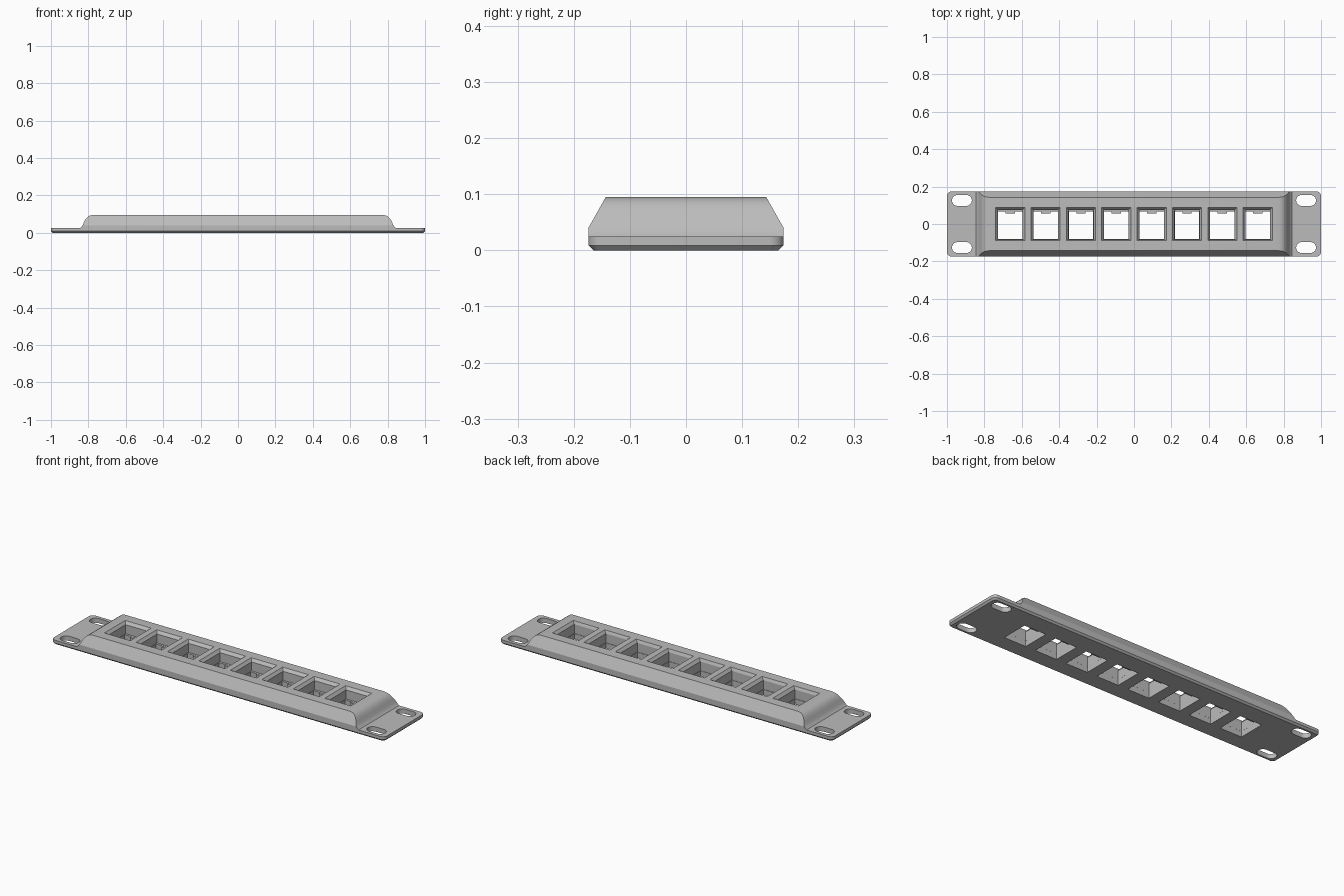
import bpy, bmesh, math
from mathutils import Vector

if "Cube" in bpy.data.objects:
    bpy.data.objects.remove(bpy.data.objects["Cube"], do_unlink=True)

grey = bpy.data.materials.new("panel_grey")
grey.use_nodes = True
COLOUR = (0.5, 0.5, 0.5, 1)
grey.diffuse_color = COLOUR
grey.node_tree.nodes["Principled BSDF"].inputs["Base Color"].default_value = COLOUR

HALF_Y = 0.174
PLATE_Z = 0.025
TOP_Z = 0.095
PITCH = 0.189
SOCKETS = [(i - 3.5) * PITCH for i in range(8)]


def rounded(cx, cy, hx, hy, r, z, steps=6):
    """Ring of points for a rounded rectangle at height z."""
    ring = []
    for k, (sx, sy) in enumerate([(1, 1), (-1, 1), (-1, -1), (1, -1)]):
        for s in range(steps + 1):
            a = (k + s / steps) * math.pi / 2
            ring.append((cx + sx * (hx - r) + r * math.cos(a),
                         cy + sy * (hy - r) + r * math.sin(a), z))
    return ring


def rect(cx, hx, y0, y1, z):
    return [(cx - hx, y0, z), (cx + hx, y0, z), (cx + hx, y1, z), (cx - hx, y1, z)]


def loft(bm, rings):
    """Closed solid through a stack of equal rings."""
    loops = [[bm.verts.new(p) for p in ring] for ring in rings]
    n = len(loops[0])
    bm.faces.new(loops[0][::-1])
    bm.faces.new(loops[-1])
    for a, b in zip(loops, loops[1:]):
        for i in range(n):
            j = (i + 1) % n
            bm.faces.new((a[i], a[j], b[j], b[i]))


def make(name, bm):
    bmesh.ops.recalc_face_normals(bm, faces=bm.faces)
    mesh = bpy.data.meshes.new(name)
    bm.to_mesh(mesh)
    bm.free()
    mesh.materials.append(grey)
    obj = bpy.data.objects.new(name, mesh)
    bpy.context.collection.objects.link(obj)
    return obj


def boolean(target, tool, operation):
    mod = target.modifiers.new(operation.lower(), "BOOLEAN")
    mod.operation, mod.object, mod.solver = operation, tool, "EXACT"
    tool.hide_render = True
    bpy.context.view_layer.objects.active = target
    bpy.ops.object.modifier_apply(modifier=mod.name)
    bpy.data.objects.remove(tool, do_unlink=True)


# Mounting plate with rounded corners and a chamfered underside
bm = bmesh.new()
loft(bm, [rounded(0, 0, 0.991, HALF_Y - 0.009, 0.016, 0),
          rounded(0, 0, 1, HALF_Y, 0.025, 0.009),
          rounded(0, 0, 1, HALF_Y, 0.025, PLATE_Z)])
panel = make("patch_panel", bm)

# Raised body: curved ends, sloping front and back
end = [(0.845, 0.015), (0.845, PLATE_Z), (0.835, 0.034), (0.828, 0.046), (0.822, 0.06),
       (0.814, 0.074), (0.804, 0.085), (0.792, 0.092), (0.778, TOP_Z)]
profile = end + [(-x, z) for x, z in reversed(end)]
bm = bmesh.new()
loft(bm, [[(x, y, z) for x, z in profile] for y in (-HALF_Y, HALF_Y)])
for s in (-1, 1):
    cut = bmesh.ops.bisect_plane(
        bm, geom=bm.verts[:] + bm.edges[:] + bm.faces[:],
        plane_co=(0, s * HALF_Y, 0.04), plane_no=Vector((0, s * 0.055, 0.031)),
        clear_outer=True)
    edges = [e for e in cut["geom_cut"] if isinstance(e, bmesh.types.BMEdge)]
    bmesh.ops.holes_fill(bm, edges=edges)
boolean(panel, make("raised_body", bm), "UNION")

# Screw slots in the four corners
bm = bmesh.new()
for sx in (-1, 1):
    for sy in (-1, 1):
        loft(bm, [rounded(sx * 0.92, sy * 0.126, 0.053, 0.029, 0.0285, z) for z in (-0.02, 0.05)])
boolean(panel, make("slot_cutter", bm), "DIFFERENCE")

# Jack sockets: narrow floor opening, wider shaft, flared rim
bm = bmesh.new()
for x in SOCKETS:
    loft(bm, [rect(x, 0.065, -0.081, 0.066, -0.02),
              rect(x, 0.065, -0.081, 0.066, 0.03),
              rect(x, 0.066, -0.082, 0.076, 0.031),
              rect(x, 0.066, -0.082, 0.076, 0.08),
              rect(x, 0.078, -0.089, 0.089, TOP_Z),
              rect(x, 0.078, -0.089, 0.089, 0.12)])
boolean(panel, make("socket_cutter", bm), "DIFFERENCE")

# Latch tabs at the back of each socket
bm = bmesh.new()
for x in SOCKETS:
    loft(bm, [rect(x, 0.025, 0.055, 0.072, z) for z in (0.004, 0.029)])
tabs = make("latch_tabs", bm)

for obj in (panel, tabs):
    bpy.ops.object.select_all(action="DESELECT")
    obj.select_set(True)
    bpy.context.view_layer.objects.active = obj
    bpy.ops.object.shade_smooth_by_angle(angle=math.radians(25))
